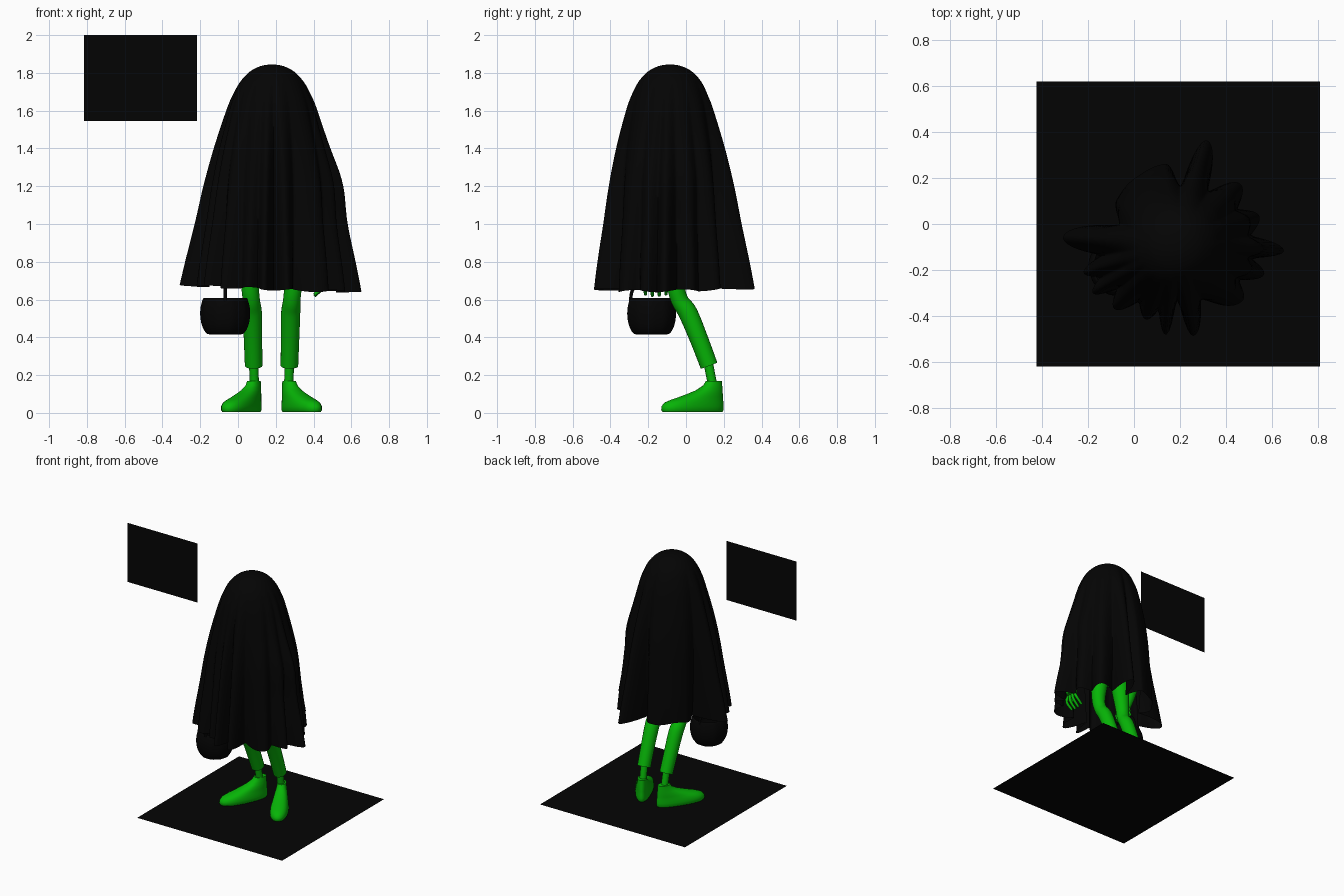
import bpy, bmesh
from math import sin, cos, pi, radians, exp
from mathutils import Vector

if "Cube" in bpy.data.objects:
    bpy.data.objects.remove(bpy.data.objects["Cube"])


def material(name, rgb):
    m = bpy.data.materials.new(name)
    m.diffuse_color = (*rgb, 1)
    m.use_nodes = True
    m.node_tree.nodes["Principled BSDF"].inputs["Base Color"].default_value = m.diffuse_color
    return m


BLACK = material("black", (0.0012, 0.0012, 0.0012))
GREEN = material("green", (0.002, 0.46, 0.002))
CX, CY = 0.18, -0.085          # axis of the draped figure
MID = 0.1775                   # mirror plane of the legs


def loft(name, rings, mat, cap_a=False, cap_b=False, angle=50):
    """Skin a list of closed rings into one mesh."""
    bm = bmesh.new()
    vs = [[bm.verts.new(p) for p in r] for r in rings]
    n = len(vs[0])
    for a, b in zip(vs, vs[1:]):
        for i in range(n):
            j = (i + 1) % n
            bm.faces.new((a[i], a[j], b[j], b[i]))
    if cap_a:
        bm.faces.new(vs[0][::-1])
    if cap_b:
        bm.faces.new(vs[-1])
    bmesh.ops.remove_doubles(bm, verts=bm.verts, dist=1e-5)
    bmesh.ops.recalc_face_normals(bm, faces=bm.faces)
    me = bpy.data.meshes.new(name)
    bm.to_mesh(me)
    bm.free()
    for p in me.polygons:
        p.use_smooth = True
    me.set_sharp_from_angle(angle=radians(angle))
    me.materials.append(mat)
    ob = bpy.data.objects.new(name, me)
    bpy.context.collection.objects.link(ob)
    return ob


def spline(pts, steps):
    """Catmull-Rom through tuples of any size."""
    out = []
    for i in range(len(pts) - 1):
        a, b, c, d = pts[max(i - 1, 0)], pts[i], pts[i + 1], pts[min(i + 2, len(pts) - 1)]
        for s in range(steps):
            t = s / steps
            out.append(tuple(0.5 * (2 * q + (r - p) * t + (2 * p - 5 * q + 4 * r - w) * t * t
                                    + (3 * q - p - 3 * r + w) * t ** 3)
                             for p, q, r, w in zip(a, b, c, d)))
    return out + [tuple(pts[-1])]


def tube(name, pts, mat, steps=5, sides=20, caps=True):
    """Round tube along points (x, y, z, radius)."""
    path = spline(pts, steps)
    rings, u = [], None
    for i, p in enumerate(path):
        t = (Vector(path[min(i + 1, len(path) - 1)][:3]) - Vector(path[max(i - 1, 0)][:3])).normalized()
        u = t.orthogonal() if u is None else u - t * u.dot(t)
        u.normalize()
        v = t.cross(u)
        rings.append([Vector(p[:3]) + (u * cos(2 * pi * k / sides) + v * sin(2 * pi * k / sides)) * p[3]
                      for k in range(sides)])
    return loft(name, rings, mat, caps, caps)


def plane(name, corners):
    me = bpy.data.meshes.new(name)
    me.from_pydata(corners, [], [(0, 1, 2, 3)])
    me.materials.append(BLACK)
    bpy.context.collection.objects.link(bpy.data.objects.new(name, me))


# Floor and upright panel
plane("floor", [(-.425, -.62, 0), (.81, -.62, 0), (.81, .62, 0), (-.425, .62, 0)])
plane("panel", [(-.815, -.18, 1.545), (-.218, -.18, 1.545), (-.218, -.18, 2), (-.815, -.18, 2)])

# Draped sheet: round at the head, folding into lobes at the hem (angle, radius)
HEM = [(-4, .475), (6, .33), (18, .385), (29, .31), (42, .385), (58, .26), (73, .47), (85, .22),
       (97, .35), (120, .335), (142, .32), (161, .24), (177, .49), (189, .33), (198, .42), (204, .36),
       (211, .42), (218, .33), (227, .39), (238, .30), (249, .355), (256, .30), (264, .40),
       (272, .22), (281, .41), (295, .26), (320, .385), (330, .32), (341, .41), (349, .34), (356, .475)]
PROFILE = [(1.845, 0), (1.84, .045), (1.825, .087), (1.80, .125), (1.75, .17), (1.68, .208), (1.6, .24),
           (1.4, .302), (1.2, .352), (1.0, .392), (.8, .435), (.66, .462)]


def hem_radius(deg):
    """Wide rounded lobes with narrow valleys."""
    for (a, r), (b, s) in zip(HEM, HEM[1:]):
        if a <= deg <= b:
            t = (deg - a) / (b - a)
            if r > s:
                t, r, s = 1 - t, s, r
            return r + (s - r) * (.65 * sin(pi * t / 2) + .35 * (1 - cos(pi * t)) / 2)


rings = []
for z, r in spline(PROFILE, 5):
    u = min(max((1.78 - z) / 1.12, 0), 1)
    ring = []
    for k in range(240):
        deg = -4 + k * 1.5
        a = radians(deg)
        w = hem_radius(deg) / .462
        elbow = .022 * max(cos(a), 0) ** 6 * exp(-((z - 1.22) / .15) ** 2)
        rr = r * (1 + (w - 1) * u ** .9) + elbow
        drop = u ** 4 * (-.014 * cos(a) + .006 * sin(a) + .007 * sin(9 * a))
        ring.append((CX + rr * cos(a), CY + rr * sin(a), z + drop))
    rings.append(ring)
loft("sheet", rings, BLACK, angle=80)

# Legs, ankles and shoes, mirrored left and right
for side, fx in (("left", lambda x: x), ("right", lambda x: 2 * MID - x)):
    leg = [(.083, .122, .25, .047), (.079, .065, .4, .049), (.076, .01, .53, .051),
           (.070, -.035, .60, .046), (.066, -.055, .70, .05), (.09, -.06, .95, .075)]
    tube(side + "_leg", [(fx(x), y, z, r) for x, y, z, r in leg], GREEN)
    tube(side + "_ankle", [(fx(.083), .115, .28, .025), (fx(.086), .14, .15, .025)], GREEN)
    # shoe outline per height: heel, toe, half width
    levels = [(.005, -.178, .178, .056), (.015, -.185, .185, .062), (.035, -.185, .183, .062),
              (.055, -.184, .165, .06), (.07, -.182, .125, .056), (.085, -.181, .075, .053),
              (.10, -.18, .03, .05), (.12, -.178, -.025, .045), (.145, -.176, -.068, .039),
              (.168, -.174, -.084, .036)]
    rings = []
    for z, h, t, w in levels:
        ring = []
        for k in range(32):
            a = 2 * pi * k / 32
            l = (h + t) / 2 + (t - h) / 2 * cos(a)
            s = w * sin(a) * (1 + 1.0 * l) * (1 + .12 * cos(a) ** 2)
            ring.append((fx(.0225 - .485 * l + .874 * s), .035 - .874 * l - .485 * s, z))
        rings.append(ring)
    loft(side + "_shoe", rings, GREEN, True, True)

# Body hidden under the sheet
tube("torso", [(MID, -.06, .88, .09), (MID, -.06, .95, .14), (MID, -.07, 1.15, .125),
               (MID, -.08, 1.35, .11), (MID, -.085, 1.45, .05)], GREEN, sides=28)
tube("head", [(MID, CY, 1.40, .04), (MID, CY, 1.46, .12), (MID, CY, 1.6, .165), (MID, CY, 1.72, .135),
              (MID, CY, 1.80, .07), (MID, CY, 1.82, .01)], GREEN, sides=28)
tube("right_arm", [(.26, -.08, 1.33, .05), (.40, -.08, 1.18, .048), (.46, -.09, 1.03, .045),
                   (.465, -.13, .88, .04), (.455, -.16, .76, .035)], GREEN)
tube("left_arm", [(.10, -.08, 1.33, .05), (.0, -.08, 1.18, .048), (-.07, -.08, 1.03, .045),
                  (-.075, -.13, .90, .04), (-.065, -.175, .80, .035)], GREEN)

# Hands with four fingers and a thumb; the left one grips the handle
for name, x, y, z, curl in (("right", .455, -.16, .76, -.045), ("left", -.065, -.175, .80, .03)):
    tube(name + "_palm", [(x, y, z + .02, .03), (x, y, z - .02, .04), (x, y, z - .05, .036)], GREEN)
    for i in range(4):
        fy = y + (i - 1.5) * .036
        end = z - (.138 if name == "right" else .10) + abs(i - 1.4) * .006
        tube(f"{name}_finger_{i}", [(x, y + (i - 1.5) * .02, z - .04, .012), (x, fy, z - .085, .011),
                                    (x + curl, fy, end, .009), (x + curl * 1.1, fy, end - .004, .004)],
             GREEN, sides=10)
    tube(name + "_thumb", [(x, y - .02, z, .015), (x + curl, y - .055, z - .04, .013),
                           (x + curl, y - .06, z - .08, .008)], GREEN, sides=10)

# Round bucket with soft ribs and an arched handle
BX, BY = -.068, -.182
bucket = [(.001, .415), (.08, .415), (.105, .43), (.122, .465), (.13, .51), (.129, .555), (.119, .597),
          (.112, .608), (.106, .603), (.117, .56), (.118, .50), (.09, .44), (.001, .435)]
loft("bucket", [[(BX + r * (1 + .012 * cos(10 * a)) * cos(a), BY + r * (1 + .012 * cos(10 * a)) * sin(a), z)
                 for a in (2 * pi * k / 60 for k in range(60))]
                for r, z in spline(bucket, 3)], BLACK, True, True)
tube("bucket_handle", [(BX, BY + .112 * cos(a), .59 + .14 * sin(a), .009)
                       for a in (pi * k / 10 for k in range(11))], BLACK, steps=3, sides=10)
